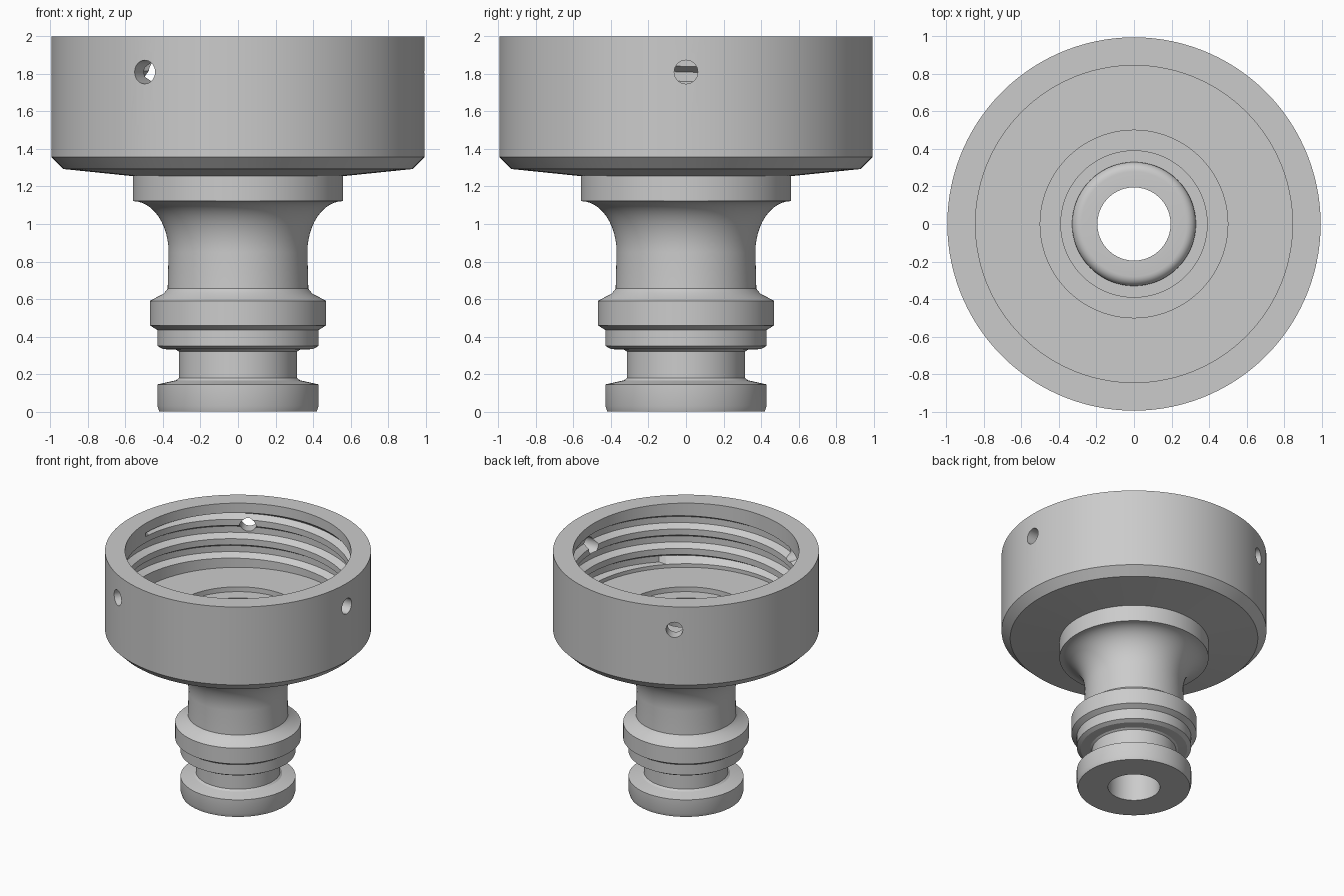
import bpy, bmesh, math
from mathutils import Matrix

if "Cube" in bpy.data.objects:
    bpy.data.objects.remove(bpy.data.objects["Cube"], do_unlink=True)

SEGMENTS = 120
MINOR, MAJOR = 0.845, 0.895          # thread crest and root radii
TOP, LOW, PITCH = 1.92, 1.5, 0.16    # threaded band and its pitch

grey = bpy.data.materials.new("plain grey")
grey.use_nodes = True
grey.diffuse_color = (0.6, 0.6, 0.6, 1)
grey.node_tree.nodes["Principled BSDF"].inputs["Base Color"].default_value = (0.6, 0.6, 0.6, 1)


def arc(cx, cz, rx, rz, start, end, steps):
    """Points (radius, height) along part of an ellipse, in degrees."""
    angles = [math.radians(start + (end - start) * i / steps) for i in range(steps + 1)]
    return [(cx + rx * math.cos(a), cz + rz * math.sin(a)) for a in angles]


def thread(turn):
    """Helical groove section at a fraction of a full turn."""
    points = []
    for k in range(4):
        for drop, radius in ((0, MINOR), (0.03, MAJOR), (0.08, MAJOR), (0.11, MINOR)):
            z = TOP + PITCH * (turn - k) - drop
            if z >= TOP - 1e-6 or z <= LOW + 1e-6:
                radius = MINOR
            points.append((radius, min(max(z, LOW), TOP)))
    return points


# Outer side, from the bottom up: nipple, seal groove, collars, neck, cup
outside = [(0.195, 0), (0.42, 0), (0.43, 0.03), (0.43, 0.145), (0.33, 0.167),
           (0.315, 0.18), (0.315, 0.32), (0.33, 0.33), (0.4, 0.333), (0.43, 0.35),
           (0.43, 0.435), (0.47, 0.46), (0.47, 0.59), (0.395, 0.63), (0.375, 0.655)]
outside += arc(0.56, 0.85, 0.19, 0.272, 180, 90, 12)
outside += [(0.56, 1.255), (0.93, 1.293), (0.995, 1.357), (0.995, 2), (MINOR, 2)]

# Inner side below the thread: floor, stepped seat and rounded bore lip
inside = [(MINOR, 1.47), (0.5, 1.47), (0.5, 1.43), (0.39, 1.43), (0.39, 1.39), (0.33, 1.39)]
inside += arc(0.28, 1.41, 0.05, 0.05, 0, 90, 6) + [(0.195, 1.46)]

# Revolve the section, letting the thread climb once per turn
bm = bmesh.new()
columns = []
for i in range(SEGMENTS + 1):
    turn = i / SEGMENTS
    a = math.tau * turn
    section = outside + thread(turn) + inside
    columns.append([bm.verts.new((r * math.cos(a), r * math.sin(a), z)) for r, z in section])
for left, right in zip(columns, columns[1:]):
    n = len(left)
    for j in range(n):
        k = (j + 1) % n
        bm.faces.new((left[j], right[j], right[k], left[k]))
bmesh.ops.remove_doubles(bm, verts=bm.verts, dist=0.0002)
bmesh.ops.recalc_face_normals(bm, faces=bm.faces)
mesh = bpy.data.meshes.new("threaded_adapter")
bm.to_mesh(mesh)
bm.free()
mesh.materials.append(grey)
adapter = bpy.data.objects.new("threaded_adapter", mesh)
bpy.context.collection.objects.link(adapter)

# Three radial grip holes through the cup wall
bm = bmesh.new()
for i in range(3):
    place = (Matrix.Rotation(math.tau * i / 3, 4, "Z") @ Matrix.Translation((0.93, 0, 1.81))
             @ Matrix.Rotation(math.pi / 2, 4, "Y"))
    bmesh.ops.create_cone(bm, cap_ends=True, segments=32, radius1=0.063, radius2=0.063,
                          depth=0.36, matrix=place)
cut_mesh = bpy.data.meshes.new("hole_cutter")
bm.to_mesh(cut_mesh)
bm.free()
cut_mesh.materials.append(grey)
cutter = bpy.data.objects.new("hole_cutter", cut_mesh)
cutter.hide_render = True
bpy.context.collection.objects.link(cutter)

cut = adapter.modifiers.new("holes", "BOOLEAN")
cut.operation = "DIFFERENCE"
cut.solver = "EXACT"
cut.object = cutter
bpy.ops.object.select_all(action="DESELECT")
adapter.select_set(True)
bpy.context.view_layer.objects.active = adapter
bpy.ops.object.modifier_apply(modifier=cut.name)
bpy.data.objects.remove(cutter, do_unlink=True)
bpy.ops.object.shade_smooth_by_angle(angle=math.radians(25))
